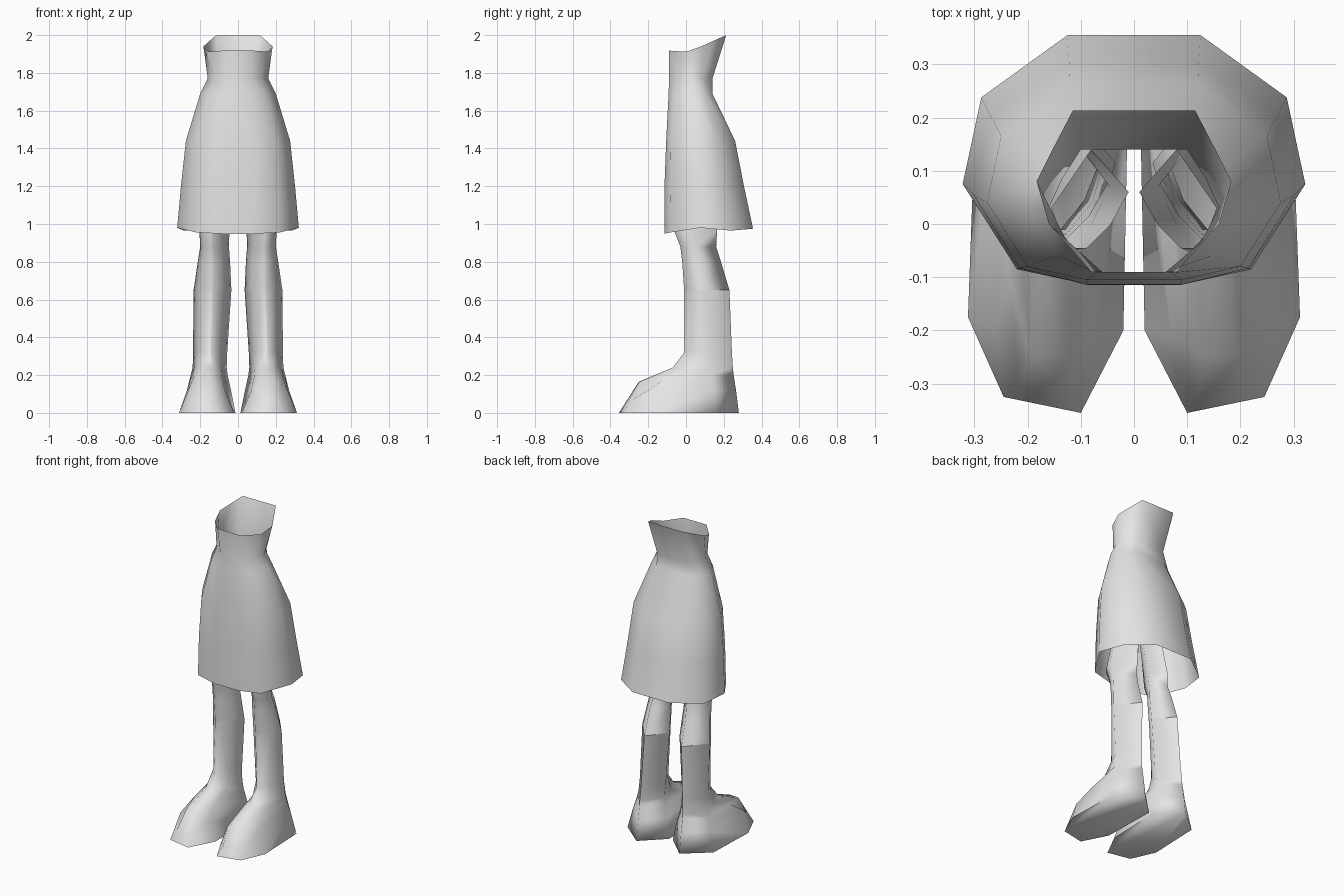
import bpy, bmesh, math

if "Cube" in bpy.data.objects:
    bpy.data.objects.remove(bpy.data.objects["Cube"])

grey = bpy.data.materials.new("light grey")
grey.diffuse_color = (0.78, 0.78, 0.78, 1)
grey.use_nodes = True
grey.node_tree.nodes["Principled BSDF"].inputs["Base Color"].default_value = grey.diffuse_color


def loft(name, rings, cap_start=False, angle=75):
    """Join equal-length rings of points into an open tube."""
    bm = bmesh.new()
    loops = [[bm.verts.new(p) for p in ring] for ring in rings]
    n = len(loops[0])
    for a, b in zip(loops, loops[1:]):
        for i in range(n):
            j = (i + 1) % n
            bm.faces.new((a[i], a[j], b[j], b[i]))
    if cap_start:
        bm.faces.new(loops[0][::-1])
    bmesh.ops.recalc_face_normals(bm, faces=bm.faces)
    me = bpy.data.meshes.new(name)
    bm.to_mesh(me)
    bm.free()
    me.materials.append(grey)
    ob = bpy.data.objects.new(name, me)
    bpy.context.collection.objects.link(ob)
    bpy.ops.object.select_all(action='DESELECT')
    ob.select_set(True)
    bpy.context.view_layer.objects.active = ob
    bpy.ops.object.shade_smooth_by_angle(angle=math.radians(angle))
    return ob


def mirrored(half):
    """Complete a right-hand half ring, back to front, across x = 0."""
    return half + [(-x, y, z) for x, y, z in reversed(half)]


def level(z, pts):
    return [(x, y, z) for x, y in pts]


# Skirt: hem up to the flared waistband
skirt = [
    [(.125, .355, .975), (.287, .238, .965), (.322, .075, .98), (.22, -.085, .955), (.08, -.115, .948)],
    level(1.2, [(.122, .307), (.268, .2), (.302, .055), (.215, -.083), (.09, -.114)]),
    level(1.44, [(.12, .26), (.25, .165), (.276, .04), (.2, -.08), (.09, -.105)]),
    level(1.69, [(.11, .14), (.17, .1), (.2, .03), (.145, -.06), (.07, -.092)]),
    level(1.77, [(.1, .14), (.135, .085), (.16, .03), (.125, -.035), (.06, -.09)]),
    [(.115, .213, 2.0), (.15, .146, 1.97), (.183, .08, 1.94), (.16, .0, 1.912), (.08, -.09, 1.918)],
]
loft("skirt", [mirrored(r) for r in skirt])


def diamond(z, front, outer, back, inner):
    """Leg section with four main corners and a narrow blunt front."""
    (fx, fy), (ox, oy), (ix, iy) = front, outer, inner
    pts = [(fx - .012, fy), (fx + .012, fy), ((fx + ox) / 2 + .01, (fy + oy) / 2 - .01),
           outer, back, inner, ((fx + ix) / 2 - .01, (fy + iy) / 2 - .01)]
    return level(z, pts)


# Boot: sole, toe, instep, ankle, shaft
boot = [
    level(0, [(.10, -.355), (.245, -.325), (.312, -.175), (.3, .155),
              (.15, .28), (.013, .15), (.02, -.2)]),
    [(.12, -.32, .055), (.215, -.308, .055), (.262, -.2, .12), (.27, .145, .12),
     (.15, .265, .12), (.037, .145, .12), (.07, -.21, .12)],
    [(.13, -.25, .165), (.195, -.245, .165), (.235, -.1, .19), (.25, .13, .2),
     (.15, .252, .2), (.055, .135, .2), (.085, -.1, .19)],
    level(.24, [(.13, -.07), (.18, -.07), (.215, .02), (.24, .13),
                (.15, .248), (.06, .13), (.09, .02)]),
    diamond(.32, (.15, -.01), (.238, .12), (.145, .243), (.057, .12)),
    diamond(.65, (.14, -.01), (.235, .1), (.13, .23), (.035, .115)),
]

# Bare leg: knee up to the thigh hidden under the skirt
leg = [
    diamond(.65, (.14, -.01), (.235, .1), (.13, .23), (.035, .115)),
    diamond(.8, (.14, -.02), (.213, .07), (.125, .185), (.042, .09)),
    diamond(.88, (.142, -.03), (.2, .05), (.115, .16), (.048, .08)),
    diamond(.97, (.143, -.065), (.205, .03), (.11, .165), (.045, .07)),
    diamond(1.2, (.1, -.045), (.155, .03), (.08, .14), (.01, .06)),
]
for side, label in ((1, "right"), (-1, "left")):
    for part, rings, cap, angle in (("boot", boot, True, 100), ("leg", leg, False, 100)):
        loft(f"{label}_{part}", [[(side * x, y, z) for x, y, z in r] for r in rings], cap, angle)
